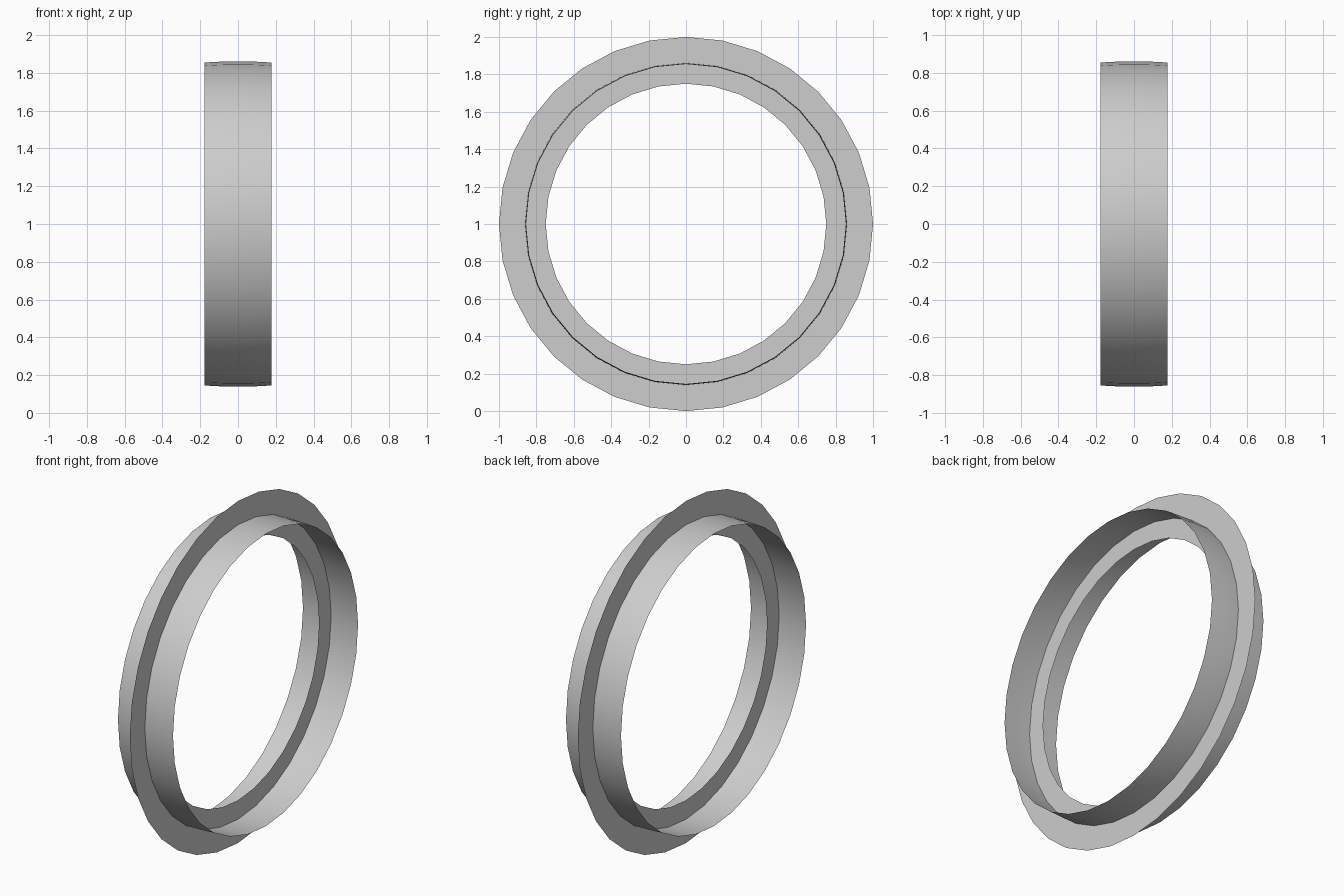
import bpy
import bmesh
from math import cos, sin, tau

if "Cube" in bpy.data.objects:
    bpy.data.objects.remove(bpy.data.objects["Cube"], do_unlink=True)

SIDES = 32
CENTRE_Z = 1.0

grey = bpy.data.materials.new("light_grey")
grey.use_nodes = True
grey.diffuse_color = (0.61, 0.61, 0.61, 1)
grey.node_tree.nodes["Principled BSDF"].inputs["Base Color"].default_value = grey.diffuse_color


def lathe(name, profile, smooth):
    """Sweep an open (x, radius) profile around the x axis."""
    bm = bmesh.new()
    loops = []
    for i in range(SIDES):
        a = tau * i / SIDES
        loops.append([bm.verts.new((x, r * sin(a), r * cos(a))) for x, r in profile])
    for i, here in enumerate(loops):
        after = loops[(i + 1) % SIDES]
        for j in range(len(profile) - 1):
            face = bm.faces.new((here[j], here[j + 1], after[j + 1], after[j]))
            face.smooth = smooth
    bmesh.ops.recalc_face_normals(bm, faces=bm.faces)
    mesh = bpy.data.meshes.new(name)
    bm.to_mesh(mesh)
    bm.free()
    mesh.materials.append(grey)
    obj = bpy.data.objects.new(name, mesh)
    obj.location.z = CENTRE_Z
    bpy.context.collection.objects.link(obj)
    return obj


# Flat washer-shaped sheet standing in the middle plane
lathe("flat_ring", [(0, 0.75), (0, 1.0)], False)

# Thin, slightly crowned band crossing the sheet
half_width, crown_radius, crown = 0.178, 0.861, 0.006
steps = [-1, -0.5, 0, 0.5, 1]
lathe("crowned_band",
      [(half_width * t, crown_radius - crown * t * t) for t in steps], True)
